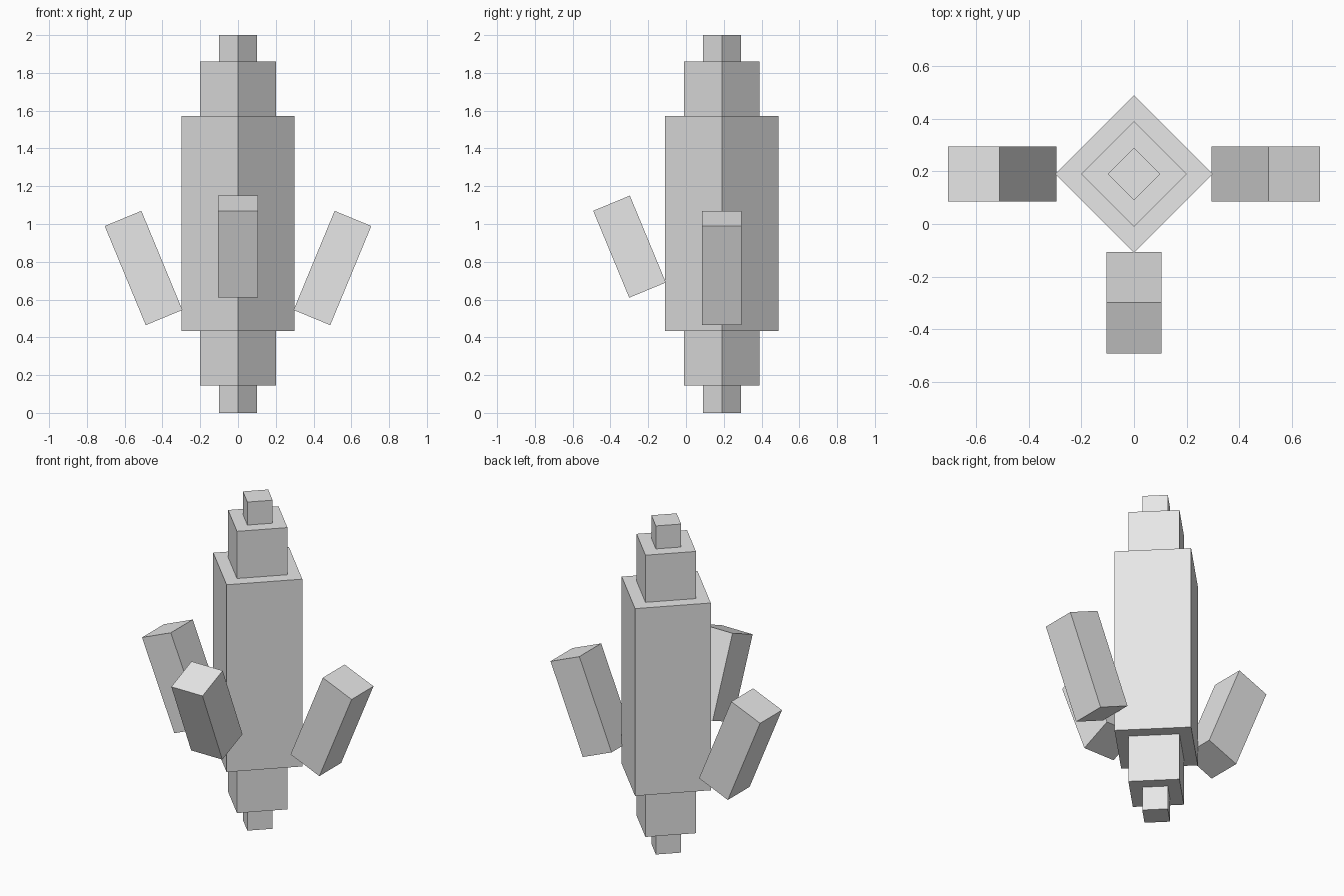
import bpy
import math
from mathutils import Matrix

if "Cube" in bpy.data.objects:
    bpy.data.objects.remove(bpy.data.objects["Cube"])

grey = bpy.data.materials.new("light_grey")
grey.diffuse_color = (0.8, 0.8, 0.8, 1)
grey.use_nodes = True
grey.node_tree.nodes["Principled BSDF"].inputs["Base Color"].default_value = grey.diffuse_color

CORE_Y = 0.19                  # y of the central column
TILT = math.radians(22.5)      # outward lean of the prongs


def box(name, size, matrix):
    """Box of the given size, placed by a matrix."""
    bpy.ops.mesh.primitive_cube_add(size=1)
    ob = bpy.context.object
    ob.name = name
    ob.data.transform(matrix @ Matrix.Diagonal((*size, 1)))
    ob.data.materials.append(grey)
    return ob


# Stepped column of square blocks turned 45 degrees: half diagonal, bottom, top
blocks = [
    ("bottom_tip", 0.10, 0.0, 0.145),
    ("lower_block", 0.20, 0.145, 0.433),
    ("main_block", 0.30, 0.433, 1.573),
    ("upper_block", 0.20, 1.573, 1.86),
    ("top_tip", 0.10, 1.86, 2.0),
]
for name, r, z0, z1 in blocks:
    side = r * math.sqrt(2)
    place = Matrix.Translation((0, CORE_Y, (z0 + z1) / 2)) @ Matrix.Rotation(math.pi / 4, 4, 'Z')
    box(name, (side, side, z1 - z0), place)

# Side prongs leaning outwards
for name, s in (("right_prong", 1), ("left_prong", -1)):
    place = Matrix.Translation((s * 0.50, CORE_Y, 0.767)) @ Matrix.Rotation(s * TILT, 4, 'Y')
    box(name, (0.21, 0.21, 0.568), place)

# Front prong, shorter and set higher
place = Matrix.Translation((0, -0.299, 0.88)) @ Matrix.Rotation(TILT, 4, 'X')
box("front_prong", (0.21, 0.21, 0.498), place)
